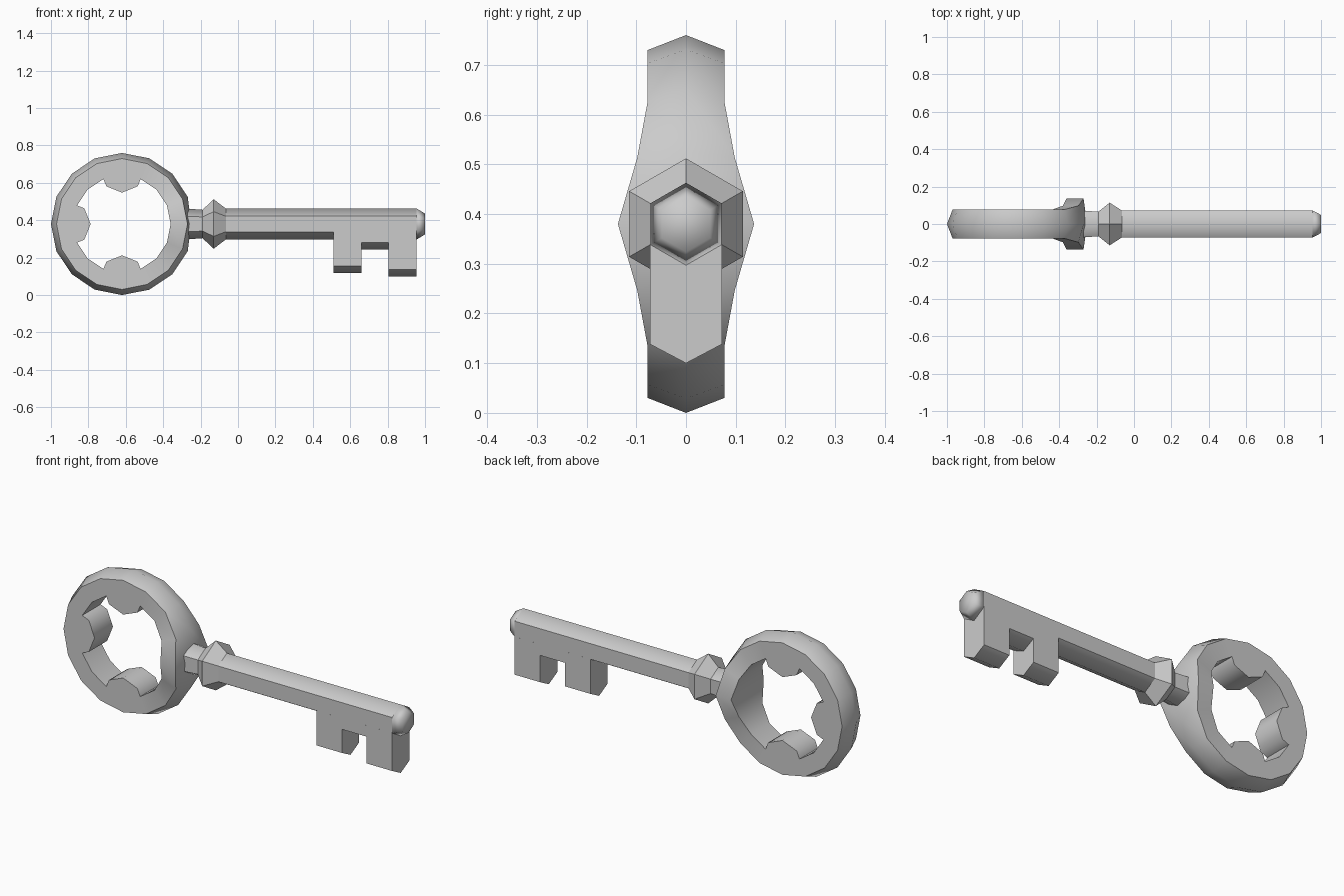
import bpy, bmesh
from math import sin, cos, radians, pi

cube = bpy.data.objects.get("Cube")
if cube:
    bpy.data.objects.remove(cube)

MID = 0.38      # height of the key's axis
RING_X = -0.62  # centre of the ring handle

metal = bpy.data.materials.new("grey metal")
metal.use_nodes = True
GREY = (0.6, 0.6, 0.6, 1)
metal.diffuse_color = GREY
metal.node_tree.nodes["Principled BSDF"].inputs["Base Color"].default_value = GREY


def finish(bm, name):
    bmesh.ops.remove_doubles(bm, verts=bm.verts, dist=0.0005)
    bmesh.ops.recalc_face_normals(bm, faces=bm.faces)
    mesh = bpy.data.meshes.new(name)
    bm.to_mesh(mesh)
    bm.free()
    mesh.materials.append(metal)
    obj = bpy.data.objects.new(name, mesh)
    bpy.context.collection.objects.link(obj)
    return obj


def smooth(obj, degrees):
    bpy.ops.object.select_all(action="DESELECT")
    obj.select_set(True)
    bpy.context.view_layer.objects.active = obj
    bpy.ops.object.shade_smooth_by_angle(angle=radians(degrees))


def loft(name, sections, ridge=True):
    """Join (x, [(y, z), ...]) sections; only the centre ridges are smooth."""
    bm = bmesh.new()
    rows = [[bm.verts.new((x, y, MID + z)) for y, z in pts] for x, pts in sections]
    for a, b in zip(rows, rows[1:]):
        for i in range(len(a)):
            j = (i + 1) % len(a)
            bm.faces.new((a[i], a[j], b[j], b[i]))
    bm.faces.new(rows[0])
    bm.faces.new(rows[-1])
    for f in bm.faces:
        f.smooth = ridge
    for e in bm.edges:
        p, q = (v.co for v in e.verts)
        e.smooth = abs(p.y) + abs(q.y) < 0.001 and abs(p.x - q.x) > 0.01
    return finish(bm, name)


def hexagon(r):
    return [(r * sin(k * pi / 3), r * cos(k * pi / 3)) for k in range(6)]


# Ring handle: sixteen sides, thickened where it meets the shaft
SIDES = 16
SWELL = {0: 0.137, 1: 0.098, 15: 0.098}
bm = bmesh.new()


def point(i, r, y):
    a = 2 * pi * i / SIDES
    return bm.verts.new((RING_X + r * cos(a), y, MID + r * sin(a)))


columns = []
for i in range(SIDES):
    y = SWELL.get(i, 0.077)
    columns.append([point(i, 0.37 if i == 0 else 0.38, 0),
                    point(i, 0.35, -y), point(i, 0.26, -y),
                    point(i, 0.26, y), point(i, 0.35, y)])
lobes = (4, 8, 12)
for i in range(SIDES):
    a, b = columns[i], columns[(i + 1) % SIDES]
    for k in range(5):
        if k == 2 and (i in lobes or i + 1 in lobes):
            continue    # inner wall is open behind each lobe
        n = (k + 1) % 5
        bm.faces.new((a[k], a[n], b[n], b[k]))

# Three pointed lobes inside the ring
for c in lobes:
    outline = [(c - 1, 0.218), (c, 0.168), (c + 1, 0.218)]
    sides = []
    for side, y in ((2, -0.077), (3, 0.077)):
        tip = [point(i, r, y) for i, r in outline]
        edge = [columns[c - 1][side], *tip, columns[c + 1][side]]
        bm.faces.new(edge + [columns[c][side]])
        sides.append(edge)
    front, back = sides
    for k in range(4):
        bm.faces.new((front[k], front[k + 1], back[k + 1], back[k]))
smooth(finish(bm, "ring_handle"), 50)

# Neck, collar and shaft
loft("neck", [(-0.28, hexagon(0.083)), (-0.19, hexagon(0.076))])
loft("collar", [(-0.19, hexagon(0.076)), (-0.13, hexagon(0.132)),
                (-0.065, hexagon(0.083))], ridge=False)
loft("shaft", [(-0.065, hexagon(0.083)), (0.955, hexagon(0.083))])

# Rounded tip
tip = loft("shaft_tip", [(0.955, hexagon(0.083)), (1.0, hexagon(0.056))])
for e in tip.data.edges:
    e.use_edge_sharp = False


# Bits under the shaft, each with a pointed lower edge
def bit(name, x0, x1, side, low):
    w, top = 0.072, -0.041
    pts = [(-w, top), (-w, side - MID), (0, low - MID), (w, side - MID), (w, top)]
    loft(name, [(x0, pts), (x1, pts)])


bit("inner_bit", 0.51, 0.66, 0.155, 0.117)
bit("bit_bridge", 0.66, 0.805, 0.28, 0.245)
bit("outer_bit", 0.805, 0.955, 0.138, 0.1)
